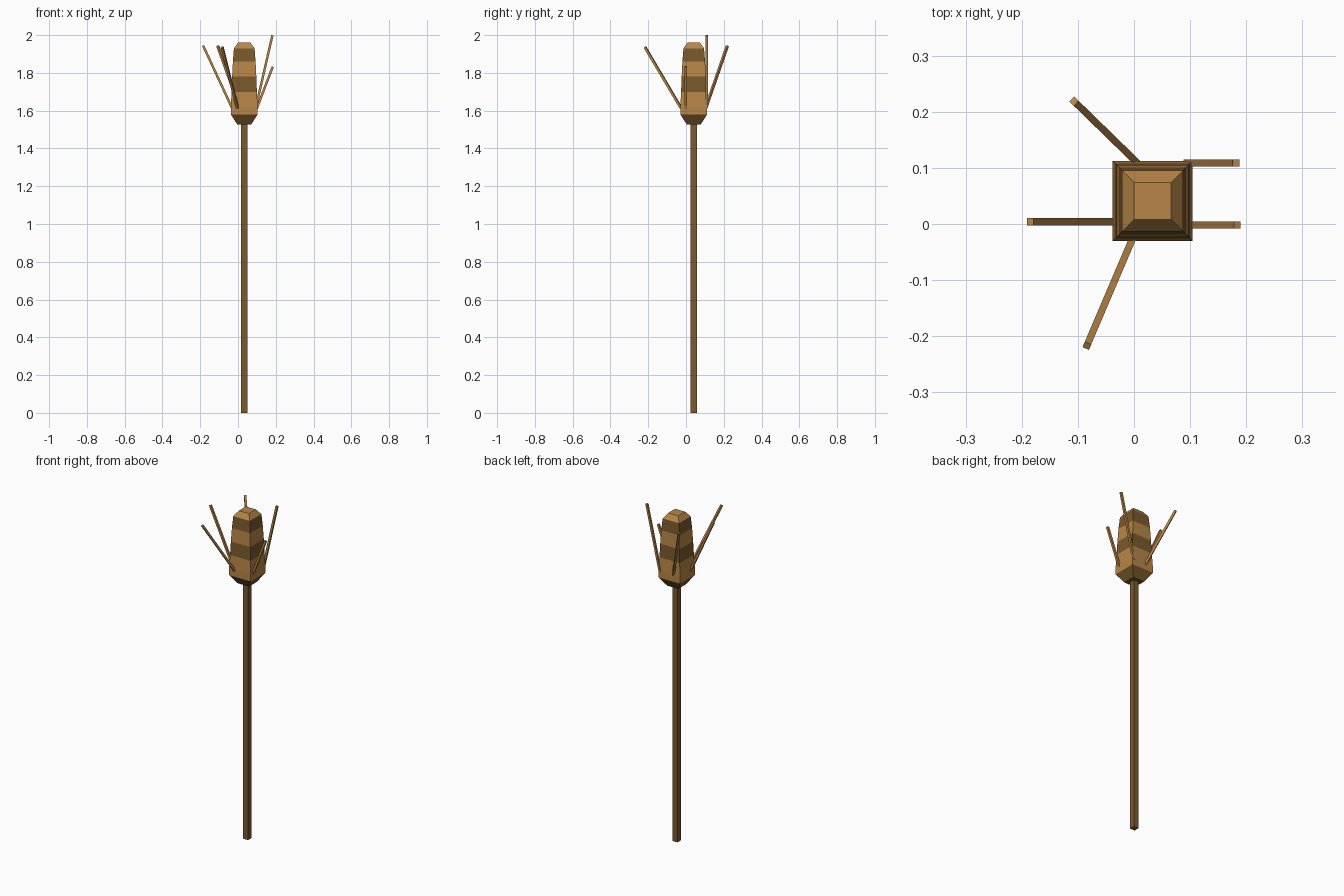
import bpy, bmesh
from mathutils import Vector

if "Cube" in bpy.data.objects:
    bpy.data.objects.remove(bpy.data.objects["Cube"])

CX, CY = 0.033, 0.041   # axis of stem and head


def material(name, rgb):
    m = bpy.data.materials.new(name)
    m.diffuse_color = (*rgb, 1)
    m.use_nodes = True
    m.node_tree.nodes["Principled BSDF"].inputs["Base Color"].default_value = m.diffuse_color
    return m


light = material("light_brown", (0.48, 0.24, 0.064))
dark = material("dark_brown", (0.195, 0.10, 0.027))


def square_loft(name, profile, bands):
    """Stack square rings (half width, z); bands gives the material of each step."""
    bm = bmesh.new()
    rings = [[bm.verts.new((CX + sx * h, CY + sy * h, z))
              for sx, sy in ((-1, -1), (1, -1), (1, 1), (-1, 1))]
             for h, z in profile]
    bm.faces.new(rings[0][::-1]).material_index = bands[0]
    bm.faces.new(rings[-1]).material_index = bands[-1]
    for a, b, band in zip(rings, rings[1:], bands):
        for i in range(4):
            j = (i + 1) % 4
            bm.faces.new((a[i], a[j], b[j], b[i])).material_index = band
    return finish(name, bm, (light, dark))


def finish(name, bm, mats):
    mesh = bpy.data.meshes.new(name)
    bm.to_mesh(mesh)
    bm.free()
    for m in mats:
        mesh.materials.append(m)
    ob = bpy.data.objects.new(name, mesh)
    bpy.context.collection.objects.link(ob)
    return ob


def bristle(name, base, tip, w=0.0125):
    """Thin square bar from base to tip."""
    base, tip = Vector(base), Vector(tip)
    d = tip - base
    bm = bmesh.new()
    bmesh.ops.create_cube(bm, size=1)
    bmesh.ops.scale(bm, vec=(w, w, d.length), verts=bm.verts)
    ob = finish(name, bm, (light,))
    ob.location = (base + tip) / 2
    ob.rotation_mode = 'QUATERNION'
    ob.rotation_quaternion = d.to_track_quat('Z', 'Y')
    return ob


# Stem
square_loft("stem", [(0.016, 0), (0.016, 1.54)], [1])

# Banded seed head
square_loft("seed_head",
            [(0.037, 1.527), (0.071, 1.58), (0.071, 1.62), (0.067, 1.70),
             (0.064, 1.78), (0.060, 1.86), (0.0545, 1.93), (0.033, 1.96)],
            [1, 0, 0, 1, 0, 1, 0])

# Bristles around the head
for name, base, tip in (
        ("bristle_left", (-0.032, 0.004, 1.615), (-0.185, 0.004, 1.945)),
        ("bristle_back_left", (0.012, 0.103, 1.61), (-0.107, 0.219, 1.943)),
        ("bristle_front_left", (-0.003, -0.027, 1.615), (-0.084, -0.217, 1.936)),
        ("bristle_back_right", (0.094, 0.109, 1.615), (0.182, 0.109, 1.998)),
        ("bristle_right", (0.099, -0.002, 1.61), (0.184, -0.002, 1.833))):
    bristle(name, base, tip)
